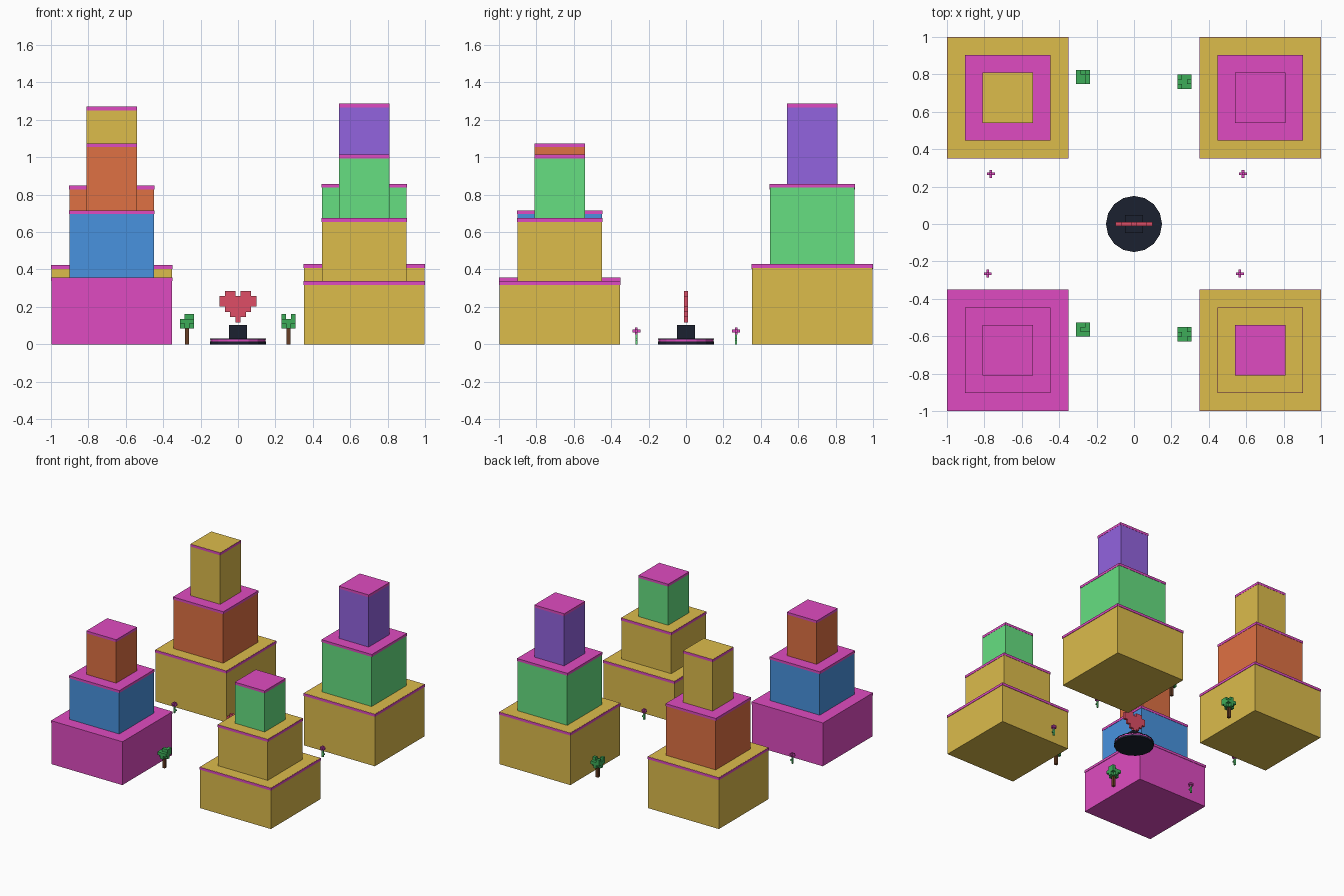
import bpy, bmesh
from mathutils import Matrix, Vector

if "Cube" in bpy.data.objects:
    bpy.data.objects.remove(bpy.data.objects["Cube"])

PALETTE = {
    "magenta": (0.87, 0.30, 0.75), "gold": (0.86, 0.73, 0.30),
    "blue": (0.29, 0.57, 0.87), "orange": (0.87, 0.44, 0.27),
    "green": (0.40, 0.87, 0.50), "purple": (0.57, 0.39, 0.87),
    "dark": (0.13, 0.15, 0.20), "red": (0.87, 0.31, 0.40),
    "leaf": (0.25, 0.67, 0.35), "bark": (0.40, 0.25, 0.16),
}
MATS = {}
for key, rgb in PALETTE.items():
    MATS[key] = bpy.data.materials.new(key)
    MATS[key].diffuse_color = [c ** 2.2 for c in rgb] + [1]


def finish(name, bm, color):
    mesh = bpy.data.meshes.new(name)
    bm.to_mesh(mesh)
    bm.free()
    mesh.materials.append(MATS[color])
    obj = bpy.data.objects.new(name, mesh)
    bpy.context.collection.objects.link(obj)
    return obj


def boxes(name, color, items):
    """One object from several (centre, size) boxes."""
    bm = bmesh.new()
    for centre, size in items:
        m = Matrix.Translation(centre) @ Matrix.Diagonal((*size, 1))
        bmesh.ops.create_cube(bm, size=1, matrix=m)
    return finish(name, bm, color)


def disc(name, color, radius, z0, z1):
    bm = bmesh.new()
    bmesh.ops.create_cone(bm, cap_ends=True, segments=16, radius1=radius, radius2=radius,
                          depth=z1 - z0, matrix=Matrix.Translation((0, 0, (z0 + z1) / 2)))
    return finish(name, bm, color)


# Four stepped towers: position, tier height, (colour, trim covers the top)
TIER_HALF = (0.325, 0.229, 0.136)
TOWERS = {
    "front_left": (-1, -1, 0.358, (("magenta", 1), ("blue", 1), ("orange", 1))),
    "front_right": (1, -1, 0.338, (("gold", 0), ("gold", 0), ("green", 1))),
    "back_left": (-1, 1, 0.424, (("gold", 0), ("orange", 1), ("gold", 0))),
    "back_right": (1, 1, 0.429, (("gold", 0), ("green", 1), ("purple", 1))),
}
for name, (sx, sy, h, tiers) in TOWERS.items():
    x, y = sx * 0.675, sy * 0.675
    for i, (color, covered) in enumerate(tiers):
        w = 2 * TIER_HALF[i]
        top = h * (i + 1)
        body_top = top - (0.001 if covered else 0)
        trim_top = top - (0 if covered else 0.001)
        boxes(f"{name}_tier_{i + 1}", color,
              [((x, y, (h * i + body_top) / 2), (w * 0.99, w * 0.99, body_top - h * i))])
        boxes(f"{name}_trim_{i + 1}", "magenta",
              [((x, y, trim_top - 0.01), (w, w, 0.02))])

# Round plinth with a glowing band, and the pedestal
disc("plinth_base", "dark", 0.15, 0, 0.016)
disc("plinth_band", "magenta", 0.147, 0.016, 0.026)
disc("plinth_top", "dark", 0.15, 0.026, 0.031)
boxes("pedestal", "dark", [((0, 0, 0.067), (0.094, 0.094, 0.074))])

# Floating heart of small blocks
HEART = (".XX.XX.", "XXXXXXX", "XXXXXXX", ".XXXXX.", "..XXX..", "...X...")
P = 0.028
boxes("heart", "red", [(((c - 3) * P, 0, 0.271 - r * P), (P, 0.02, P))
                       for r, row in enumerate(HEART)
                       for c, ch in enumerate(row) if ch == "X"])

# Block trees: lower cross, full middle layer, a few top blocks
L = 0.0255
CROSS = [(0, 0), (1, 0), (-1, 0), (0, 1), (0, -1)]
FULL = [(i, j) for i in (-1, 0, 1) for j in (-1, 0, 1)]
TREES = [
    (-0.273, 0.786, [(1, 0), (0, 1), (1, -1)]),
    (0.270, 0.760, [(-1, 1), (1, 0), (-1, -1)]),
    (-0.273, -0.564, [(0, 0), (1, 0), (1, 1)]),
    (0.270, -0.590, [(1, 1), (-1, 0), (1, -1)]),
]
for n, (x, y, tops) in enumerate(TREES, 1):
    boxes(f"tree_trunk_{n}", "bark", [((x, y, 0.043), (0.022, 0.022, 0.086))])
    cells = [(c, k) for k, layer in enumerate((CROSS, FULL, tops)) for c in layer]
    boxes(f"tree_leaves_{n}", "leaf",
          [((x + i * L, y + j * L, 0.097 + k * L), (L, L, L)) for (i, j), k in cells])

# Small flowers: stem and a three-way cross of petals
for n, (x, y) in enumerate([(-0.765, 0.268), (0.583, 0.268), (-0.782, -0.265), (0.566, -0.265)], 1):
    boxes(f"flower_stem_{n}", "green",
          [((x, y, 0.029), (0.012, 0.012, 0.058)), ((x + 0.011, y, 0.025), (0.012, 0.012, 0.01))])
    head = Vector((x, y, 0.071))
    boxes(f"flower_petals_{n}", "magenta",
          [(head, (0.042, 0.014, 0.014)), (head, (0.014, 0.042, 0.014)),
           (head, (0.0138, 0.0138, 0.036))])

for m in bpy.data.materials:
    if m.users and not m.is_grease_pencil:
        m.use_nodes = True
        m.node_tree.nodes["Principled BSDF"].inputs["Base Color"].default_value = m.diffuse_color
